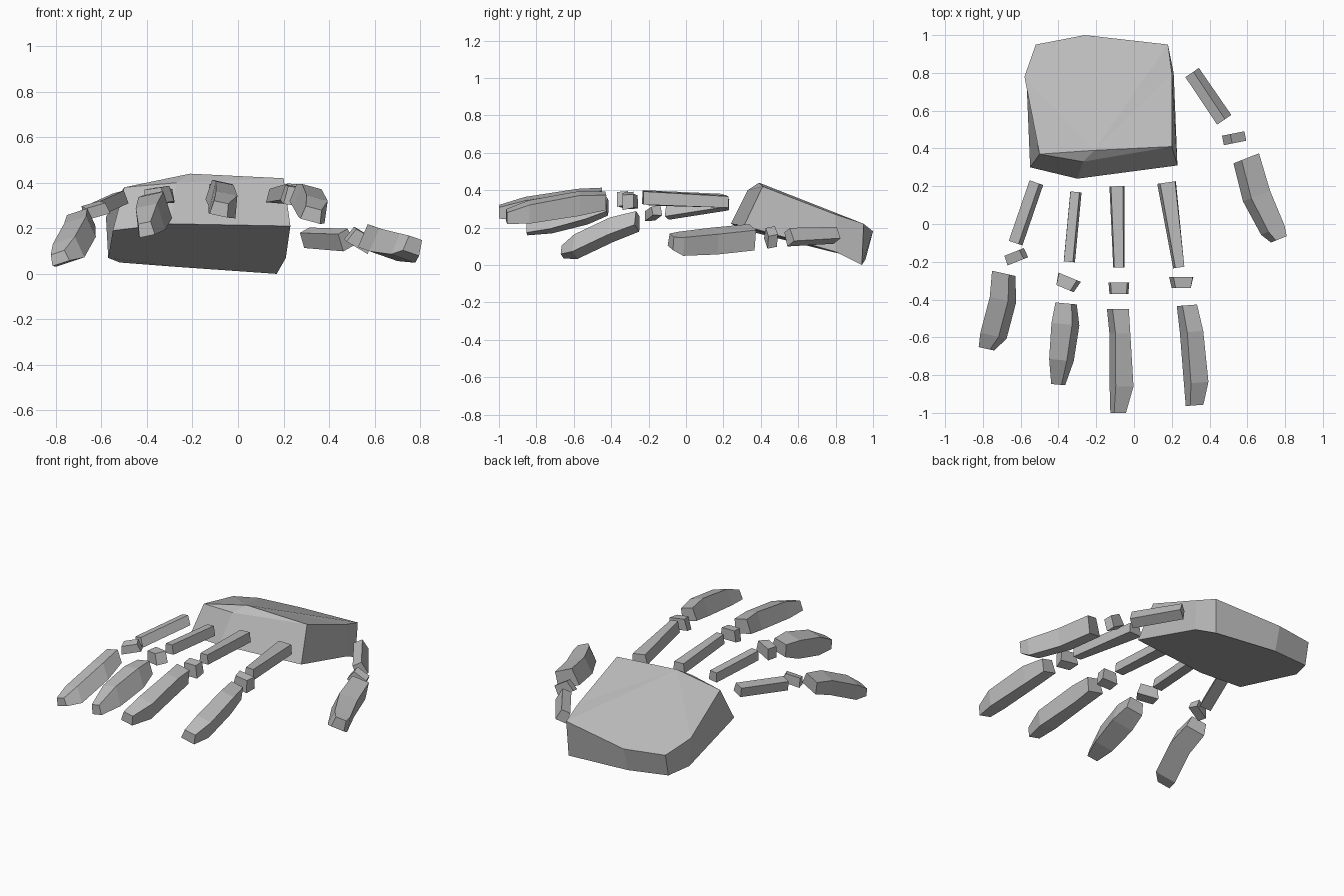
import bpy
import bmesh
import math
from mathutils import Vector

default_cube = bpy.data.objects.get("Cube")
if default_cube:
    bpy.data.objects.remove(default_cube, do_unlink=True)

# Single grey stone colour
STONE = (0.5, 0.5, 0.5, 1.0)
stone = bpy.data.materials.new("stone_grey")
stone.use_nodes = True
stone.diffuse_color = STONE
stone.node_tree.nodes["Principled BSDF"].inputs["Base Color"].default_value = STONE
stone.node_tree.nodes["Principled BSDF"].inputs["Roughness"].default_value = 0.9


def finish(name, bm):
    """Turn a bmesh into a flat shaded object."""
    bmesh.ops.recalc_face_normals(bm, faces=bm.faces)
    mesh = bpy.data.meshes.new(name)
    bm.to_mesh(mesh)
    bm.free()
    mesh.materials.append(stone)
    obj = bpy.data.objects.new(name, mesh)
    bpy.context.collection.objects.link(obj)
    return obj


def bridge(bm, ring_a, ring_b):
    """Join two vertex rings of the same length with quads."""
    count = len(ring_a)
    for i in range(count):
        j = (i + 1) % count
        bm.faces.new((ring_a[i], ring_a[j], ring_b[j], ring_b[i]))


def bone(name, roll, *sections):
    """Loft four-sided sections (x, y, z, width, height) along a bone."""
    bm = bmesh.new()
    axis = Vector(sections[-1][:3]) - Vector(sections[0][:3])
    axis.z = 0
    up = Vector((0, 0, 1))
    side = up.cross(axis.normalized())
    angle = math.radians(roll)
    across = side * math.cos(angle) + up * math.sin(angle)
    above = up * math.cos(angle) - side * math.sin(angle)
    rings = []
    for x, y, z, width, height in sections:
        ring = []
        # The upper side is a little narrower than the lower side
        for s, t, taper in ((-1, -1, 1), (1, -1, 1), (1, 1, 0.8), (-1, 1, 0.8)):
            offset = across * (s * taper * width / 2) + above * (t * height / 2)
            ring.append(bm.verts.new(Vector((x, y, z)) + offset))
        rings.append(ring)
    for ring_a, ring_b in zip(rings, rings[1:]):
        bridge(bm, ring_a, ring_b)
    bm.faces.new(rings[0])
    bm.faces.new(rings[-1])
    return finish(name, bm)


def build_palm():
    """Sloping slab with a raised crest behind the knuckles."""
    lower = [(-0.55, 0.30, 0.19), (-0.30, 0.24, 0.22), (0.23, 0.31, 0.21),
             (0.21, 0.80, 0.07), (0.17, 0.94, 0), (-0.26, 0.96, 0.03),
             (-0.52, 0.92, 0.05), (-0.57, 0.78, 0.07)]
    upper = [(-0.50, 0.37, 0.38), (-0.27, 0.33, 0.40), (0.20, 0.41, 0.42),
             (0.20, 0.80, 0.27), (0.18, 0.95, 0.22), (-0.26, 1, 0.18),
             (-0.52, 0.95, 0.19), (-0.58, 0.78, 0.25)]
    bm = bmesh.new()
    bottom = [bm.verts.new(p) for p in lower]
    top = [bm.verts.new(p) for p in upper]
    crest = bm.verts.new((-0.21, 0.39, 0.44))
    bridge(bm, bottom, top)
    bm.faces.new(bottom)
    for i in range(len(top)):
        bm.faces.new((top[i], top[(i + 1) % len(top)], crest))
    finish("palm", bm)


build_palm()

# Long bones between palm and knuckles
bone("little_hand_bone", 15, (-0.52, 0.22, 0.33, 0.07, 0.06), (-0.63, -0.10, 0.28, 0.07, 0.06))
bone("ring_hand_bone", 5, (-0.31, 0.17, 0.34, 0.06, 0.06), (-0.345, -0.20, 0.35, 0.06, 0.06))
bone("middle_hand_bone", 0, (-0.09, 0.20, 0.35, 0.08, 0.06), (-0.08, -0.23, 0.37, 0.06, 0.06))
bone("index_hand_bone", -5, (0.175, 0.22, 0.34, 0.10, 0.06), (0.24, -0.23, 0.36, 0.06, 0.07))
bone("thumb_hand_bone", 25, (0.305, 0.80, 0.16, 0.07, 0.07), (0.475, 0.55, 0.15, 0.07, 0.08))

# Short wedge knuckles
bone("little_knuckle", 15, (-0.64, -0.15, 0.28, 0.11, 0.06), (-0.62, -0.20, 0.275, 0.12, 0.05))
bone("ring_knuckle", 8, (-0.345, -0.28, 0.345, 0.13, 0.07), (-0.37, -0.34, 0.34, 0.10, 0.07))
bone("middle_knuckle", 0, (-0.08, -0.31, 0.36, 0.11, 0.07), (-0.08, -0.37, 0.35, 0.10, 0.08))
bone("index_knuckle", -8, (0.255, -0.28, 0.35, 0.13, 0.07), (0.255, -0.34, 0.34, 0.10, 0.08))
bone("thumb_knuckle", -30, (0.53, 0.48, 0.155, 0.11, 0.07), (0.54, 0.43, 0.145, 0.11, 0.07))

# Finger blades ending in blunt tips
bone("little_finger", 18, (-0.695, -0.26, 0.235, 0.12, 0.08),
     (-0.70, -0.40, 0.19, 0.13, 0.10), (-0.75, -0.59, 0.10, 0.13, 0.10),
     (-0.785, -0.66, 0.07, 0.08, 0.05))
bone("ring_finger", 12, (-0.365, -0.42, 0.315, 0.11, 0.08),
     (-0.37, -0.53, 0.29, 0.14, 0.12), (-0.39, -0.72, 0.24, 0.12, 0.12),
     (-0.405, -0.85, 0.195, 0.07, 0.06))
bone("middle_finger", -12, (-0.08, -0.45, 0.36, 0.11, 0.09),
     (-0.07, -0.58, 0.345, 0.10, 0.11), (-0.06, -0.86, 0.305, 0.12, 0.10),
     (-0.08, -1, 0.285, 0.08, 0.06))
bone("index_finger", -15, (0.285, -0.43, 0.345, 0.10, 0.08),
     (0.31, -0.57, 0.33, 0.11, 0.11), (0.335, -0.84, 0.285, 0.12, 0.10),
     (0.325, -0.96, 0.26, 0.09, 0.06))
bone("thumb", -18, (0.60, 0.35, 0.15, 0.13, 0.11),
     (0.655, 0.15, 0.13, 0.14, 0.11), (0.74, -0.03, 0.115, 0.12, 0.10),
     (0.77, -0.08, 0.125, 0.08, 0.07))
